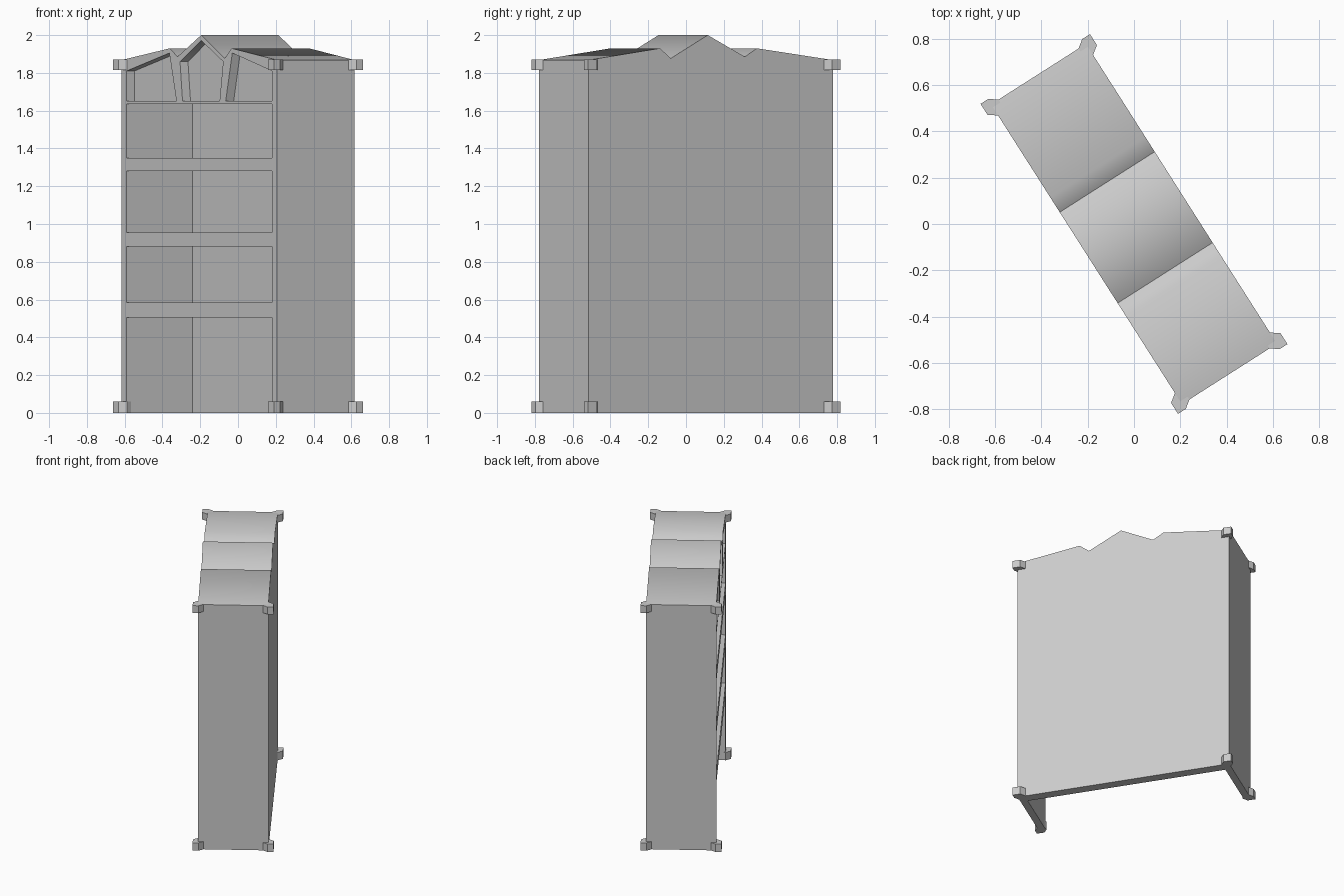
import bpy, bmesh
from math import radians
from mathutils import Matrix

if "Cube" in bpy.data.objects:
    bpy.data.objects.remove(bpy.data.objects["Cube"])

TURN = Matrix.Rotation(radians(-57.5), 4, 'Z')   # whole cabinet stands turned
HW, HD, IN = 0.767, 0.243, 0.717                 # half width, half depth, inner half width


def prism(name, pts, lo, hi, upright=True):
    """Extrude a 2D outline: (width, height) along depth, or (width, depth) along z."""
    bm = bmesh.new()
    make = (lambda p, t: (p[0], t, p[1])) if upright else (lambda p, t: (p[0], p[1], t))
    face = bm.faces.new([bm.verts.new(make(p, lo)) for p in pts])
    ext = bmesh.ops.extrude_face_region(bm, geom=[face])
    moved = [g for g in ext['geom'] if isinstance(g, bmesh.types.BMVert)]
    bmesh.ops.translate(bm, verts=moved, vec=(0, hi - lo, 0) if upright else (0, 0, hi - lo))
    bmesh.ops.recalc_face_normals(bm, faces=bm.faces)
    bm.transform(TURN)
    me = bpy.data.meshes.new(name)
    bm.to_mesh(me)
    bm.free()
    ob = bpy.data.objects.new(name, me)
    bpy.context.collection.objects.link(ob)
    return ob


# cabinet body with the zigzag roof
roof = [(HW, 1.868), (0.318, 1.93), (0.25, 1.877), (0.018, 2.0),
        (-0.215, 1.885), (-0.29, 1.93), (-HW, 1.868)]
cabinet = prism("cabinet", [(-HW, 0), (HW, 0)] + roof, -HD, HD)

# shelf bays, the lowest one open to the floor
cutters = []
for z0, z1 in [(-0.1, 0.505), (0.585, 0.88), (0.955, 1.28), (1.35, 1.635)]:
    cutters.append(prism("bay_cutter", [(-IN, z0), (IN, z0), (IN, z1), (-IN, z1)], -0.4, 0.172))

# shallow recesses below the roof
recesses = [
    [(-IN, 1.65), (-IN, 1.81), (-0.295, 1.905), (-0.225, 1.65)],
    [(-0.165, 1.65), (-0.19, 1.86), (0.018, 1.972), (0.235, 1.86), (0.2, 1.65)],
    [(0.26, 1.65), (0.325, 1.905), (IN, 1.81), (IN, 1.65)],
]
for pts in recesses:
    cutters.append(prism("recess_cutter", pts, -0.4, -HD + 0.05))

bpy.context.view_layer.objects.active = cabinet
cabinet.select_set(True)
for c in cutters:
    c.hide_render = True
    mod = cabinet.modifiers.new("cut", 'BOOLEAN')
    mod.operation, mod.solver, mod.object = 'DIFFERENCE', 'EXACT', c
    bpy.ops.object.modifier_apply(modifier=mod.name)
    bpy.data.objects.remove(c)
bpy.ops.object.shade_smooth_by_angle(angle=radians(56))

# corner blocks at the floor and below the roof
block = [(0.72, 0.205), (0.71, HD), (0.737, 0.28), (0.793, 0.28), (0.793, 0.24), (HW, 0.205)]
for level, z0, z1 in [("foot", 0, 0.06), ("top_block", 1.815, 1.87)]:
    for sx, side in [(-1, "left"), (1, "right")]:
        for sy, end in [(-1, "front"), (1, "back")]:
            prism(f"{end}_{side}_{level}", [(x * sx, y * sy) for x, y in block], z0, z1, False)
